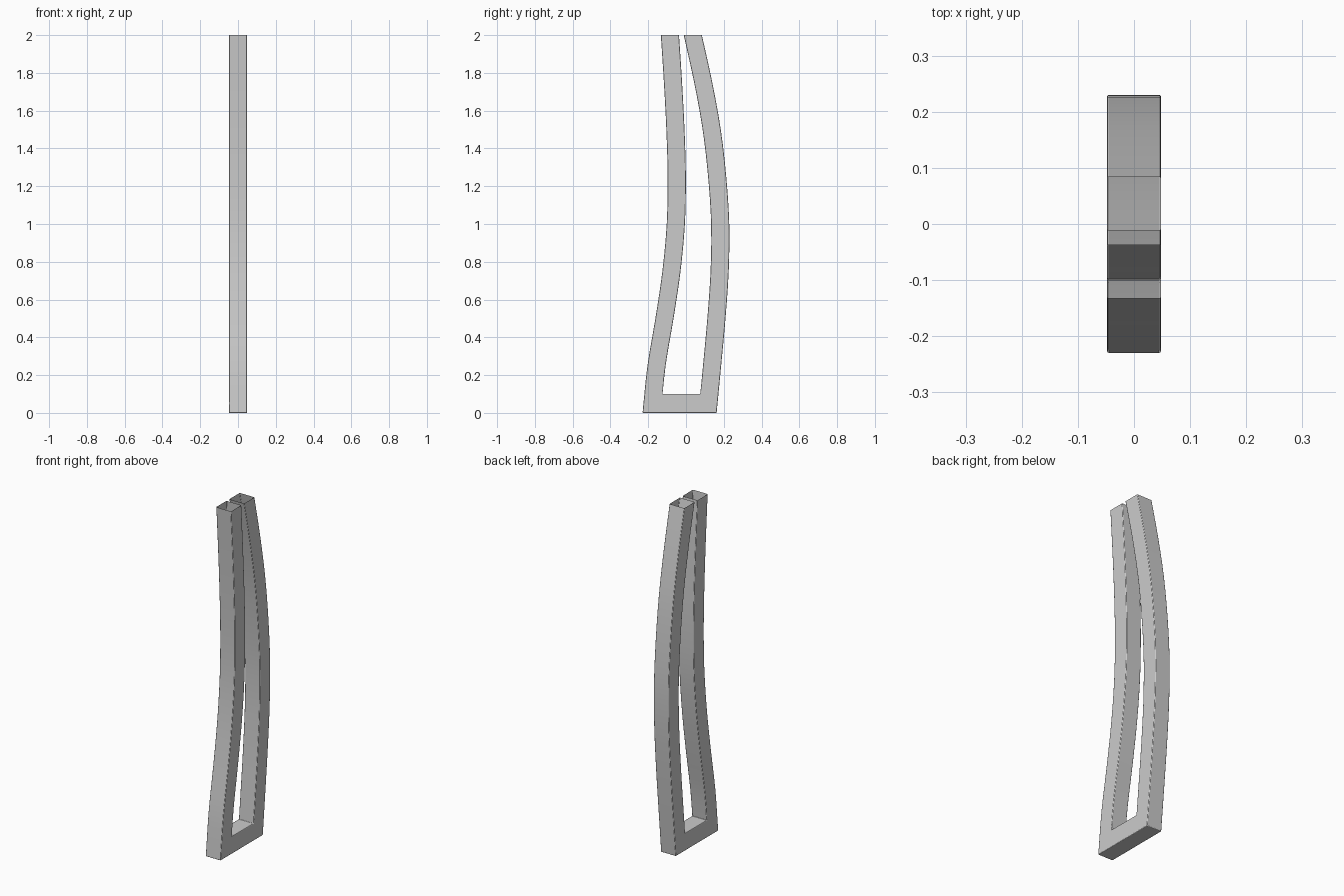
import bpy
import bmesh
import math

if "Cube" in bpy.data.objects:
    bpy.data.objects.remove(bpy.data.objects["Cube"])

HALF = 0.048      # half the tube's width
TOP = 2.0
STEPS = 24

# Centre-line y of each leg at evenly spaced heights, floor to top
FRONT_LEG = [-0.182, -0.156, -0.114, -0.077, -0.054, -0.049, -0.056, -0.069, -0.085]
BACK_LEG = [0.114, 0.138, 0.161, 0.178, 0.181, 0.165, 0.136, 0.091, 0.036]


def spline(values, z):
    """Catmull-Rom value at height z."""
    last = len(values) - 1
    u = z / TOP * last
    i = min(int(u), last - 1)
    t = u - i
    p1, p2 = values[i], values[i + 1]
    p0 = values[i - 1] if i > 0 else 2 * p1 - p2
    p3 = values[i + 2] if i + 2 <= last else 2 * p2 - p1
    return 0.5 * (2 * p1 + (p2 - p0) * t + (2 * p0 - 5 * p1 + 4 * p2 - p3) * t * t
                  + (3 * p1 - p0 - 3 * p2 + p3) * t ** 3)


def leg_rings(values, outward):
    """Outer and inner points from the mitred foot up to the open top."""
    rings = []
    for k in range(STEPS + 1):
        t = k / STEPS
        zo, zi = TOP * t, 0.1 + (TOP - 0.1) * t
        rings.append(((spline(values, zo) + outward * HALF, zo),
                      (spline(values, zi) - outward * HALF, zi)))
    return rings


# Down the front leg, across the foot bar, up the back leg
rings = leg_rings(FRONT_LEG, -1)[::-1] + leg_rings(BACK_LEG, 1)

# Square tube shell, open at both top ends
bm = bmesh.new()
loops = []
for (yo, zo), (yi, zi) in rings:
    loops.append([bm.verts.new(p) for p in ((-HALF, yo, zo), (HALF, yo, zo),
                                            (HALF, yi, zi), (-HALF, yi, zi))])
for a, b in zip(loops, loops[1:]):
    for i in range(4):
        j = (i + 1) % 4
        bm.faces.new((a[i], a[j], b[j], b[i]))
bmesh.ops.recalc_face_normals(bm, faces=bm.faces)
# Open shell: make sure the bottom face points down
bm.normal_update()
lowest = min(bm.faces, key=lambda f: f.calc_center_median().z)
if lowest.normal.z > 0:
    bmesh.ops.reverse_faces(bm, faces=bm.faces)

mesh = bpy.data.meshes.new("curved_tube_frame")
bm.to_mesh(mesh)
bm.free()
frame = bpy.data.objects.new("curved_tube_frame", mesh)
bpy.context.collection.objects.link(frame)

# Small softened edges
bevel = frame.modifiers.new("edge_bevel", 'BEVEL')
bevel.width = 0.003
bevel.segments = 2
bevel.limit_method = 'ANGLE'
bevel.angle_limit = math.radians(40)

bpy.context.view_layer.objects.active = frame
frame.select_set(True)
bpy.ops.object.shade_smooth_by_angle(angle=math.radians(30))
